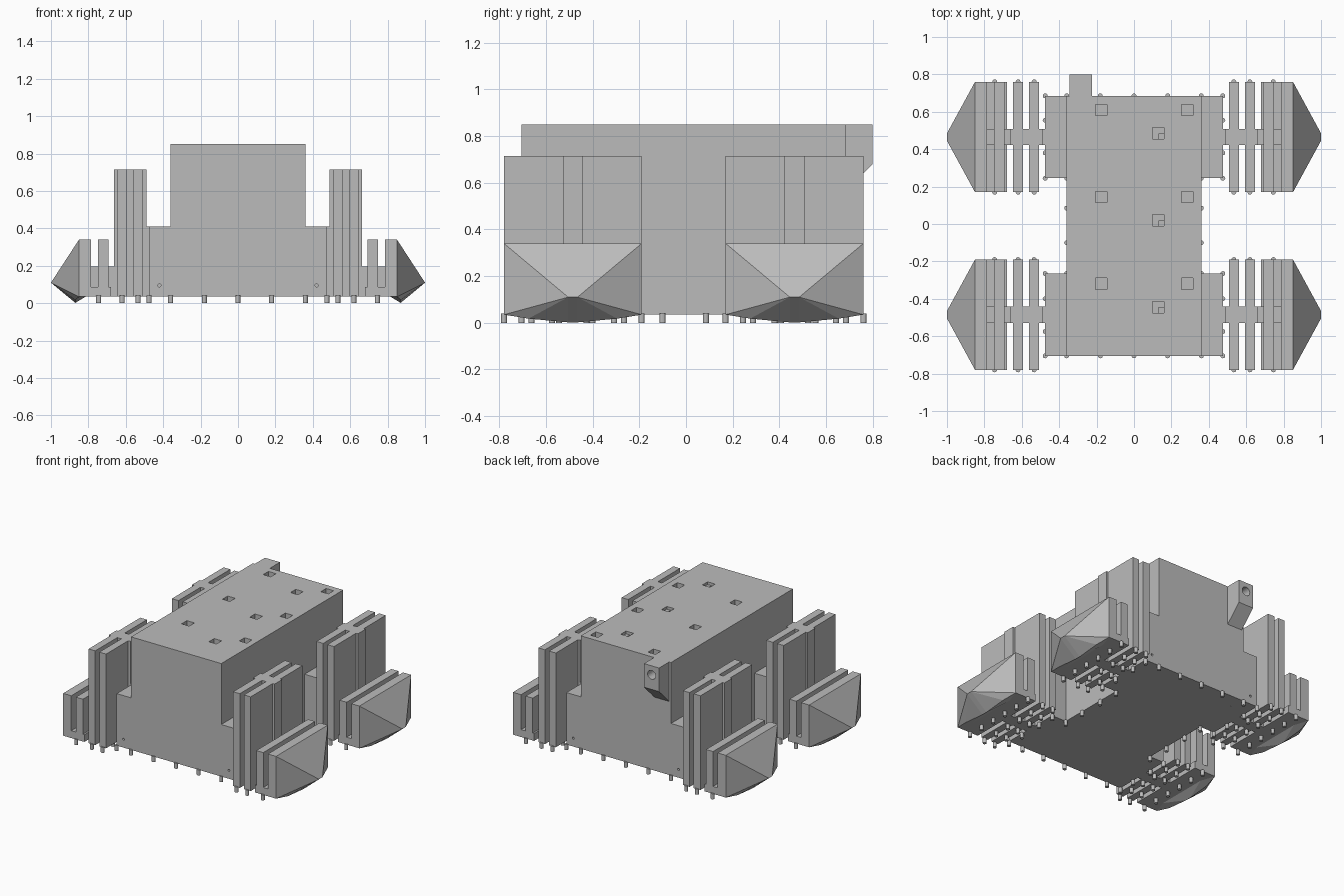
import bpy, bmesh
from mathutils import Matrix, Vector

if "Cube" in bpy.data.objects:
    bpy.data.objects.remove(bpy.data.objects["Cube"])

grey = bpy.data.materials.new("plain grey")
grey.use_nodes = True
grey.diffuse_color = (0.5, 0.5, 0.5, 1)
grey.node_tree.nodes["Principled BSDF"].inputs["Base Color"].default_value = (0.5, 0.5, 0.5, 1)

BASE = 0.035                                  # underside height
PODS = {"back": 0.465, "front": -0.485}       # pod centre lines along y


def finish(name, bm, mirror=False):
    bmesh.ops.recalc_face_normals(bm, faces=bm.faces)
    mesh = bpy.data.meshes.new(name)
    bm.to_mesh(mesh)
    bm.free()
    obj = bpy.data.objects.new(name, mesh)
    bpy.context.collection.objects.link(obj)
    mesh.materials.append(grey)
    if mirror:
        mod = obj.modifiers.new("Mirror", 'MIRROR')
        mod.use_mirror_merge = False
    return obj


def add_box(bm, x0, x1, y0, y1, z0, z1):
    size = Matrix.Diagonal((x1 - x0, y1 - y0, z1 - z0, 1))
    mid = Matrix.Translation(((x0 + x1) / 2, (y0 + y1) / 2, (z0 + z1) / 2))
    bmesh.ops.create_cube(bm, size=1, matrix=mid @ size)


def add_rod(bm, centre, radius, depth, along_y=False, sides=12):
    turn = Matrix.Rotation(1.5708, 4, 'X') if along_y else Matrix()
    bmesh.ops.create_cone(bm, cap_ends=True, segments=sides, radius1=radius, radius2=radius,
                          depth=depth, matrix=Matrix.Translation(centre) @ turn)


def box(name, *bounds, mirror=False):
    bm = bmesh.new()
    add_box(bm, *bounds)
    return finish(name, bm, mirror)


def cut(obj, cutter):
    mod = obj.modifiers.new("Cut", 'BOOLEAN')
    mod.operation = 'DIFFERENCE'
    mod.solver = 'EXACT'
    mod.object = cutter
    cutter.hide_render = True
    cutter.hide_viewport = True


# Main body with square sockets in the roof
body = box("main_body", -0.36, 0.36, -0.705, 0.685, BASE, 0.85)
bm = bmesh.new()
steps = bmesh.new()
for row in (-0.465, 0, 0.465):
    for x, y in ((-0.175, 0.145), (0.285, 0.145), (0.13, 0.02)):
        add_box(bm, x - 0.03, x + 0.03, row + y - 0.03, row + y + 0.03, 0.78, 0.9)
    add_box(steps, 0.13, 0.16, row - 0.01, row + 0.02, 0.77, 0.83)
cut(body, finish("socket_cutter", bm))
finish("socket_steps", steps)

# Shoulders at the four corners, with small holes in the end faces
bm = bmesh.new()
for end in (-0.705, 0.685):
    add_rod(bm, (0.42, end, 0.095), 0.008, 0.06, along_y=True)
hole_cutter = finish("small_hole_cutter", bm, mirror=True)
for name, y0, y1 in (("back", 0.245, 0.685), ("front", -0.705, -0.265)):
    shoulder = box(name + "_shoulders", 0.34, 0.475, y0, y1, BASE, 0.41, mirror=True)
    cut(shoulder, hole_cutter)

# Rear spout: slanted profile extruded sideways, with a round bore
bm = bmesh.new()
profile = ((0.67, 0.85), (0.80, 0.85), (0.80, 0.68), (0.685, 0.565), (0.67, 0.565))
face = bm.faces.new([bm.verts.new((-0.345, y, z)) for y, z in profile])
new = bmesh.ops.extrude_face_region(bm, geom=[face])["geom"]
bmesh.ops.translate(bm, vec=(0.12, 0, 0), verts=[v for v in new if isinstance(v, bmesh.types.BMVert)])
spout = finish("rear_spout", bm)
bm = bmesh.new()
add_rod(bm, (-0.285, 0.77, 0.785), 0.032, 0.12, along_y=True, sides=24)
cut(spout, finish("bore_cutter", bm))

# Side pods: thin fins, connecting web and pointed outer block
for name, c in PODS.items():
    y0, y1 = c - 0.295, c + 0.295
    w0, w1 = c - 0.043, c + 0.043
    for label, x0, x1 in (("inner", 0.507, 0.561), ("outer", 0.594, 0.647)):
        box(f"{name}_{label}_fins", x0, x1, y0, y1, BASE, 0.715, mirror=True)
    box(name + "_shoulder_links", 0.46, 0.50, w0, w1, BASE, 0.41, mirror=True)
    box(name + "_fin_webs", 0.49, 0.662, w0, w1, BASE, 0.715, mirror=True)
    box(name + "_low_links", 0.65, 0.80, w0, w1, BASE, 0.195, mirror=True)
    box(name + "_block_bases", 0.68, 0.85, y0, y1, BASE, 0.088, mirror=True)
    box(name + "_block_inner_walls", 0.692, 0.748, y0, y1, BASE, 0.34, mirror=True)
    box(name + "_block_outer_walls", 0.785, 0.85, y0, y1, BASE, 0.34, mirror=True)

    # Faceted wedge with a shallow keel
    bm = bmesh.new()
    for s in (-1, 1):
        for x, dy, z in ((0.85, 0.295, BASE), (0.85, 0.295, 0.34), (1.0, 0.02, 0.11),
                         (0.87, 0.19, 0.018), (0.815, 0.19, BASE), (0.87, 0.02, 0.002)):
            bm.verts.new((x, c + s * dy, z))
    bmesh.ops.convex_hull(bm, input=bm.verts)
    bmesh.ops.dissolve_limit(bm, angle_limit=0.01, verts=bm.verts, edges=bm.edges)
    finish(name + "_wedges", bm, mirror=True)

# Short pins under every edge
spots = set()
for y in (-0.705, 0.685):
    spots.update((x, y) for x in (0.18, 0.36, 0.475))
for y in (-0.575, -0.4, -0.265, 0.245, 0.38, 0.555):
    spots.add((0.475, y))
for y in (-0.265, -0.1, 0.085, 0.245):
    spots.add((0.36, y))
for c in PODS.values():
    for x in (0.534, 0.62, 0.745):
        spots.update((x, c + 0.118 * i) for i in (-2.5, -1.5, -0.5, 0.5, 1.5, 2.5))
bm = bmesh.new()
for x, y in sorted(spots):
    add_rod(bm, (x, y, 0.02), 0.013, 0.04)
finish("side_pins", bm, mirror=True)
bm = bmesh.new()
for y in (-0.705, 0.685):
    add_rod(bm, (0, y, 0.02), 0.013, 0.04)
finish("centre_pins", bm)
